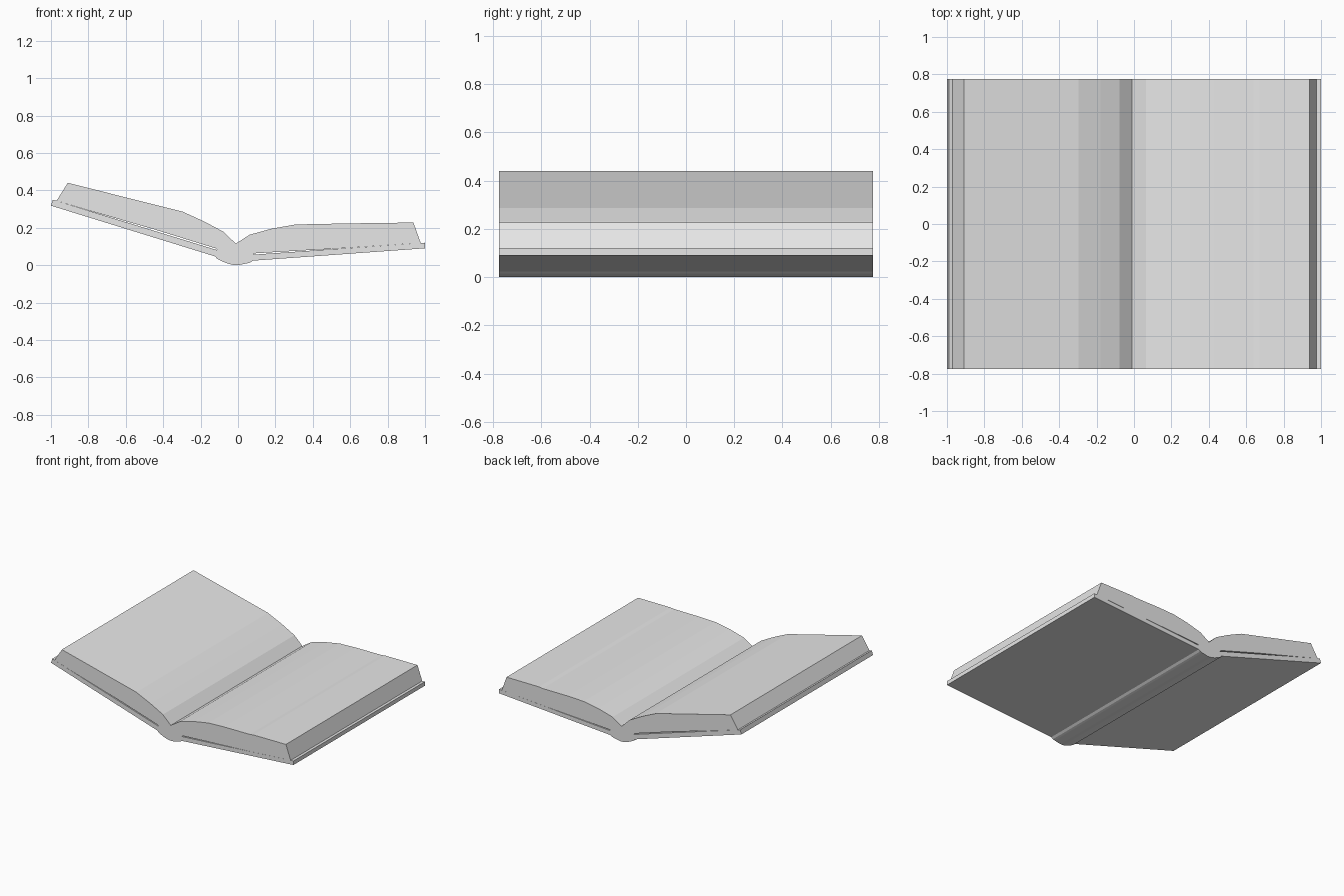
import bpy
import bmesh

cube = bpy.data.objects.get("Cube")
if cube:
    bpy.data.objects.remove(cube, do_unlink=True)

HALF_LENGTH = 0.775

grey = bpy.data.materials.new("light_grey")
grey.use_nodes = True
colour = (0.8, 0.8, 0.8, 1.0)
grey.diffuse_color = colour
grey.node_tree.nodes["Principled BSDF"].inputs["Base Color"].default_value = colour


def extrude_profile(name, points):
    """Extrude a closed x-z profile along the full length of the book."""
    bm = bmesh.new()
    face = bm.faces.new([bm.verts.new((x, -HALF_LENGTH, z)) for x, z in points])
    result = bmesh.ops.extrude_face_region(bm, geom=[face])
    verts = [g for g in result["geom"] if isinstance(g, bmesh.types.BMVert)]
    bmesh.ops.translate(bm, verts=verts, vec=(0, 2 * HALF_LENGTH, 0))
    bmesh.ops.recalc_face_normals(bm, faces=bm.faces)
    mesh = bpy.data.meshes.new(name)
    bm.to_mesh(mesh)
    bm.free()
    mesh.materials.append(grey)
    obj = bpy.data.objects.new(name, mesh)
    bpy.context.collection.objects.link(obj)
    return obj


# Seam shared by the cover and the page block across the spine
seam = [(-0.11, 0.08), (-0.06, 0.05), (0.0, 0.04), (0.05, 0.045), (0.08, 0.056)]

# Hard cover: two boards joined by a rounded spine
extrude_profile("cover", [
    (-1.0, 0.318), (-0.12, 0.046), (-0.114, 0.035), (-0.066, 0.012),
    (-0.03, 0.002), (0.0, 0.0), (0.05, 0.010), (0.065, 0.014), (0.08, 0.024),
    (1.0, 0.09), (1.0, 0.12)] + seam[::-1] + [(-0.99, 0.35)])

# Page block: curved tops, slanted fore edges, narrow gaps above the boards
extrude_profile("pages", [
    (-0.97, 0.344), (-0.81, 0.296), (-0.45, 0.192), (-0.12, 0.09)] + seam + [
    (0.085, 0.063), (0.3, 0.076), (0.6, 0.093), (0.977, 0.1184),
    (0.938, 0.227), (0.67, 0.226), (0.64, 0.222), (0.43, 0.221),
    (0.30, 0.216), (0.18, 0.195), (0.063, 0.163), (-0.012, 0.115),
    (-0.077, 0.178), (-0.18, 0.233), (-0.296, 0.286), (-0.91, 0.44)])
